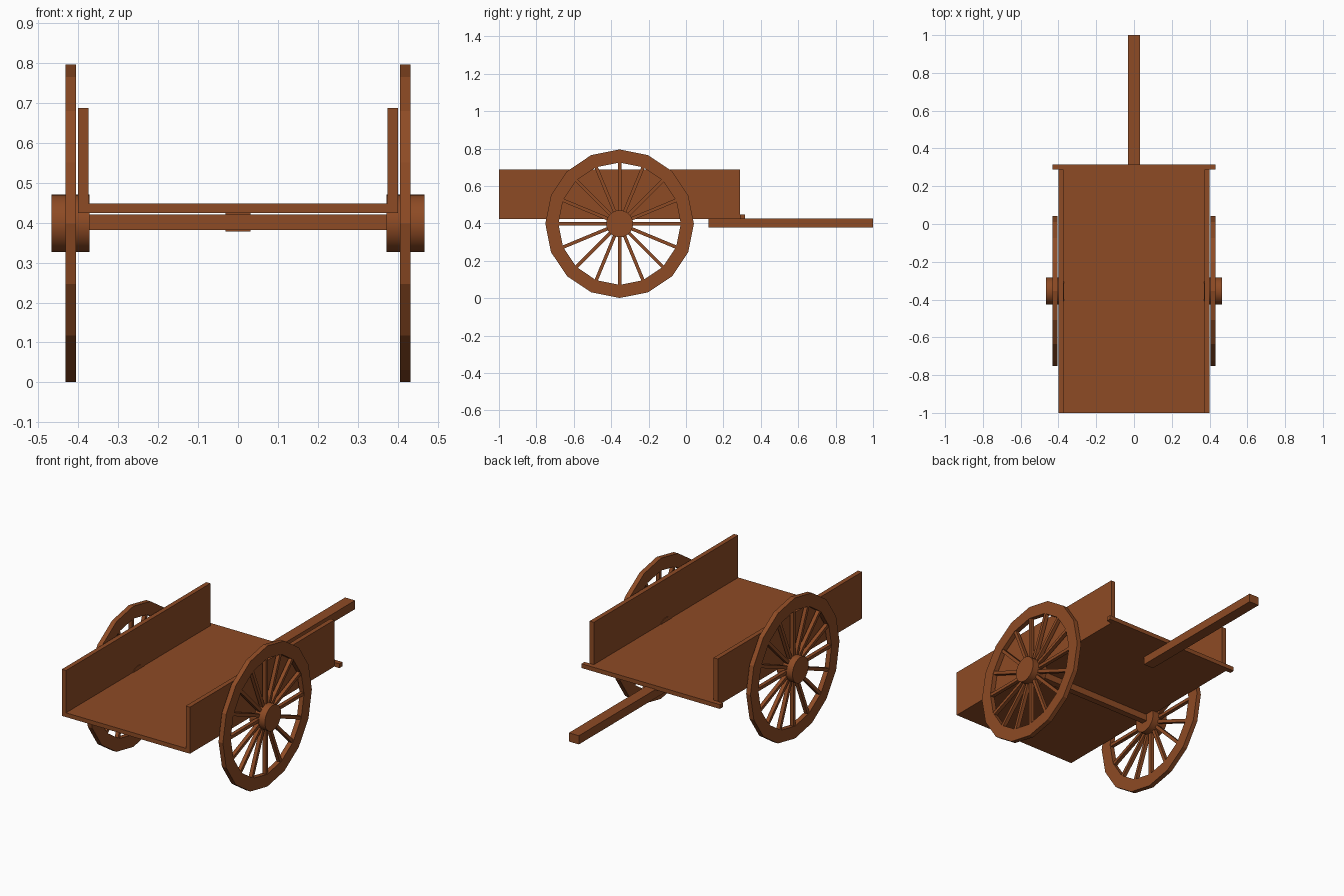
import bpy, bmesh, math
from mathutils import Matrix

if "Cube" in bpy.data.objects:
    bpy.data.objects.remove(bpy.data.objects["Cube"])

wood = bpy.data.materials.new("brown wood")
wood.diffuse_color = (0.27, 0.07, 0.018, 1)
wood.use_nodes = True
wood.node_tree.nodes["Principled BSDF"].inputs["Base Color"].default_value = wood.diffuse_color

AXLE_Y, AXLE_Z = -0.355, 0.398


def finish(name, bm):
    bmesh.ops.recalc_face_normals(bm, faces=bm.faces[:])
    me = bpy.data.meshes.new(name)
    bm.to_mesh(me)
    bm.free()
    me.materials.append(wood)
    ob = bpy.data.objects.new(name, me)
    bpy.context.collection.objects.link(ob)
    return ob


def add_box(bm, x, y, z, rot=Matrix()):
    c = [(a + b) / 2 for a, b in (x, y, z)]
    s = [b - a for a, b in (x, y, z)]
    m = rot @ Matrix.Translation(c) @ Matrix.Diagonal((*s, 1))
    bmesh.ops.create_cube(bm, size=1, matrix=m)


def box(name, x, y, z):
    bm = bmesh.new()
    add_box(bm, x, y, z)
    return finish(name, bm)


def rim(name, x0, x1, r_in, r_out, n=16):
    # ring of flat segments around the axle
    bm = bmesh.new()
    rings = []
    for i in range(n):
        a = 2 * math.pi * i / n
        rings.append([bm.verts.new((x, AXLE_Y + r * math.sin(a), AXLE_Z + r * math.cos(a)))
                      for x, r in ((x0, r_in), (x1, r_in), (x1, r_out), (x0, r_out))])
    for i in range(n):
        p, q = rings[i], rings[(i + 1) % n]
        for k in range(4):
            bm.faces.new((p[k], p[(k + 1) % 4], q[(k + 1) % 4], q[k]))
    return finish(name, bm)


def spokes(name, x0, x1, n=16):
    bm = bmesh.new()
    for i in range(n):
        rot = Matrix.Translation((0, AXLE_Y, AXLE_Z)) @ Matrix.Rotation(2 * math.pi * i / n, 4, 'X')
        add_box(bm, (x0, x1), (-0.009, 0.009), (0.05, 0.335), rot)
    return finish(name, bm)


def hub(name, x0, x1, r):
    bm = bmesh.new()
    m = Matrix.Translation(((x0 + x1) / 2, AXLE_Y, AXLE_Z)) @ Matrix.Rotation(math.pi / 2, 4, 'Y')
    bmesh.ops.create_cone(bm, cap_ends=True, segments=32, radius1=r, radius2=r,
                          depth=x1 - x0, matrix=m)
    ob = finish(name, bm)
    for p in ob.data.polygons:
        p.use_smooth = len(p.vertices) == 4
    for e in ob.data.edges:  # keep the cap rims crisp
        a, b = (ob.data.vertices[v].co.x for v in e.vertices)
        e.use_edge_sharp = abs(a - b) < 1e-5
    return ob


# bed, front crossbar, drawbar and axle
box("cart_floor", (-0.4, 0.4), (-1.0, 0.29), (0.424, 0.448))
box("front_crossbar", (-0.432, 0.432), (0.288, 0.315), (0.424, 0.448))
box("drawbar", (-0.031, 0.031), (0.12, 1.0), (0.378, 0.427))
box("axle", (-0.39, 0.39), (AXLE_Y - 0.018, AXLE_Y + 0.018), (0.382, 0.42))

# side boards and wheels
for side, s in (("left", -1), ("right", 1)):
    def span(a, b):
        return tuple(sorted((s * a, s * b)))
    box(side + "_side_board", span(0.374, 0.4), (-1.0, 0.288), (0.424, 0.687))
    rim(side + "_wheel_rim", *span(0.405, 0.432), 0.327, 0.397)
    spokes(side + "_wheel_spokes", *span(0.408, 0.429))
    hub(side + "_wheel_hub", *span(0.371, 0.467), 0.072)
